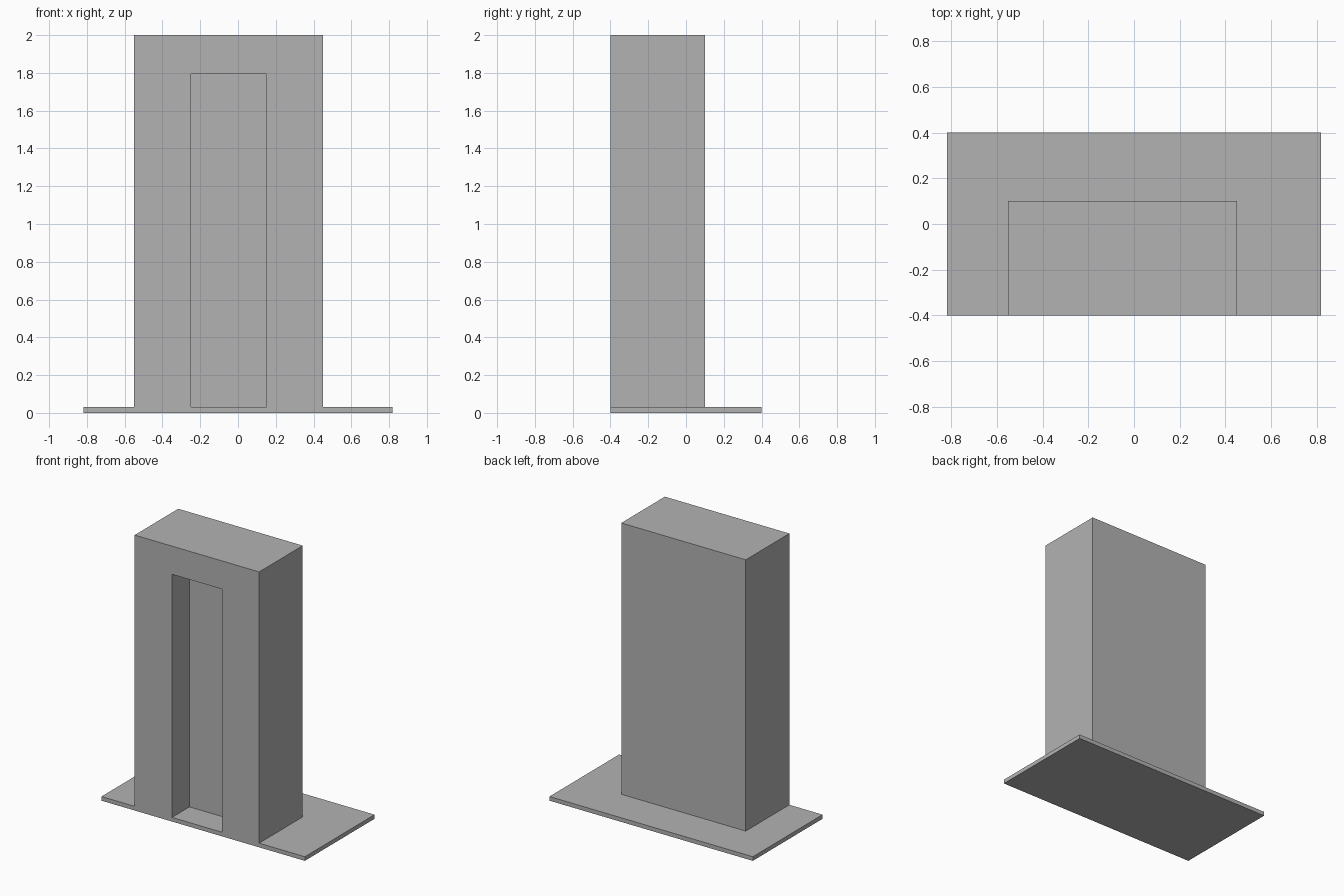
import bpy

default_cube = bpy.data.objects.get("Cube")
if default_cube:
    bpy.data.objects.remove(default_cube, do_unlink=True)

# Single plain grey
GREY = (0.45, 0.45, 0.45, 1.0)
grey = bpy.data.materials.new("plain_grey")
grey.use_nodes = True
grey.diffuse_color = GREY
grey.node_tree.nodes["Principled BSDF"].inputs["Base Color"].default_value = GREY


def box(name, low, high):
    """Axis-aligned box between two corners."""
    centre = [(a + b) / 2 for a, b in zip(low, high)]
    bpy.ops.mesh.primitive_cube_add(size=1, location=centre)
    obj = bpy.context.object
    obj.name = name
    obj.scale = [b - a for a, b in zip(low, high)]
    bpy.ops.object.transform_apply(location=False, rotation=False, scale=True)
    obj.data.materials.append(grey)
    return obj


FRONT = -0.40
FLOOR = 0.03

# Ground slab
box("base_slab", (-0.817, FRONT, 0), (0.817, 0.40, FLOOR))

# Tower block, flush with the front of the slab
tower = box("tower", (-0.55, FRONT, FLOOR), (0.45, 0.10, 2.0))

# Tall doorway recess, open down to the slab
cutter = box("doorway_cutter", (-0.25, FRONT - 0.1, FLOOR - 0.1), (0.15, FRONT + 0.2, 1.795))
cutter.hide_render = True
cut = tower.modifiers.new("doorway", 'BOOLEAN')
cut.operation = 'DIFFERENCE'
cut.solver = 'EXACT'
cut.object = cutter
bpy.context.view_layer.objects.active = tower
bpy.ops.object.modifier_apply(modifier=cut.name)
bpy.data.objects.remove(cutter, do_unlink=True)
